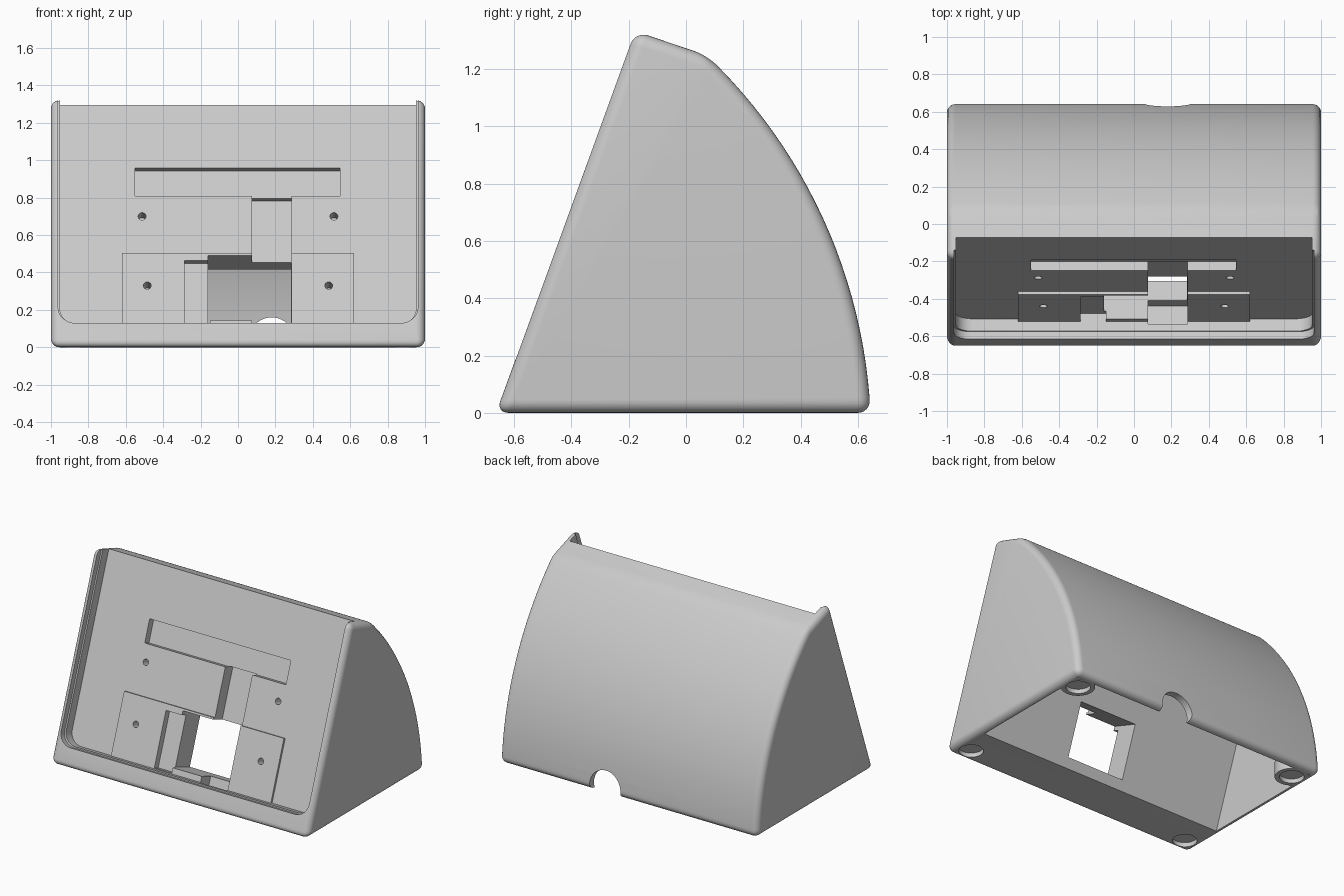
import bpy, math
from mathutils import Vector

if "Cube" in bpy.data.objects:
    bpy.data.objects.remove(bpy.data.objects["Cube"])

TILT = math.radians(20)
S, C = math.sin(TILT), math.cos(TILT)
PANEL_Y = -0.543            # where the sunken panel plane meets the ground

grey = bpy.data.materials.new("light grey plastic")
grey.use_nodes = True
colour = (0.6, 0.6, 0.6, 1)
grey.diffuse_color = colour
grey.node_tree.nodes["Principled BSDF"].inputs["Base Color"].default_value = colour


# Placement frames for extruded profiles
def across(p, q, t):        # profile in y-z, extruded along x
    return Vector((t, p, q))


def tilted(p, q, t):        # profile on the tilted panel, extruded outward
    return Vector((p, PANEL_Y + q * S - t * C, q * C + t * S))


def upright(p, q, t):       # profile in x-y, extruded along z
    return Vector((p, q, t))


def backward(p, q, t):      # profile in x-z, extruded along y
    return Vector((p, t, q))


def prism(name, pts, place, lo, hi):
    n = len(pts)
    verts = [place(p, q, t) for t in (lo, hi) for p, q in pts]
    faces = [list(range(n))[::-1], list(range(n, 2 * n))]
    faces += [[i, (i + 1) % n, n + (i + 1) % n, n + i] for i in range(n)]
    mesh = bpy.data.meshes.new(name)
    mesh.from_pydata(verts, [], faces)
    mesh.materials.append(grey)
    obj = bpy.data.objects.new(name, mesh)
    bpy.context.collection.objects.link(obj)
    bpy.ops.object.select_all(action='DESELECT')
    bpy.context.view_layer.objects.active = obj
    obj.select_set(True)
    bpy.ops.object.mode_set(mode='EDIT')
    bpy.ops.mesh.select_all(action='SELECT')
    bpy.ops.mesh.normals_make_consistent(inside=False)
    bpy.ops.object.mode_set(mode='OBJECT')
    return obj


def arc(cx, cy, r, a, b, n):
    return [(cx + r * math.cos(a + (b - a) * i / n),
             cy + r * math.sin(a + (b - a) * i / n)) for i in range(n + 1)]


def circle(cx, cy, r, n=32):
    return arc(cx, cy, r, 0, math.tau, n)[:-1]


def rect(x0, x1, y0, y1):
    return [(x0, y0), (x1, y0), (x1, y1), (x0, y1)]


def apply(obj, mod):
    bpy.context.view_layer.objects.active = obj
    bpy.ops.object.modifier_apply(modifier=mod.name)


def combine(obj, tool, operation='DIFFERENCE'):
    mod = obj.modifiers.new("join", 'BOOLEAN')
    mod.operation, mod.solver, mod.object = operation, 'EXACT', tool
    apply(obj, mod)
    bpy.data.objects.remove(tool)


# Wedge body with a curved back and rounded edges
profile = [(-0.663, 0)] + arc(-1.2, -0.09, 1.846, 0.0488, 0.811, 24) + [(-0.178, 1.332)]
body = prism("housing", profile, across, -1, 1)
bevel = body.modifiers.new("round", 'BEVEL')
bevel.width, bevel.segments = 0.045, 6
bevel.limit_method, bevel.angle_limit = 'ANGLE', math.radians(15)
bevel.use_clamp_overlap = False
apply(body, bevel)


# Sunken screen bay, stepped, open at the top
def bay(half, low, r=0.09):
    return (arc(-half + r, low + r, r, math.pi, 1.5 * math.pi, 8)
            + arc(half - r, low + r, r, -math.pi / 2, 0, 8) + [(half, 1.7), (-half, 1.7)])


combine(body, prism("bay", bay(0.952, 0.105), tilted, 0, 0.4))
combine(body, prism("bay_lip", bay(0.962, 0.097), tilted, 0.07, 0.4))

# Hollow underside that leaves two rear foot bosses standing
inner = [(-0.363, -0.09)] + arc(-1.2, -0.09, 1.796, 0, 0.768, 24)
cavity = prism("cavity", inner, across, -0.955, 0.955)
for side in (-1, 1):
    combine(cavity, prism("boss", circle(side * 0.88, 0.5, 0.108), upright, -0.2, 0.1))
combine(body, cavity)

# Raised mounting plate on the panel
combine(body, prism("plate", rect(-0.62, 0.62, 0.095, 0.53), tilted, -0.03, 0.016), 'UNION')

# Panel pockets, cable slot and through window
for name, area, depth, top in (
        ("upper_pocket", rect(-0.55, 0.545, 0.862, 1.021), -0.05, 0.1),
        ("cable_slot", rect(0.075, 0.285, 0.06, 0.866), -0.09, 0.03),
        ("side_pocket", rect(-0.285, -0.15, 0.11, 0.487), -0.03, 0.1),
        ("window", rect(-0.16, 0.284, 0.145, 0.516), -0.35, 0.09)):
    combine(body, prism(name, area, tilted, depth, top))

# Screw holes and foot pockets
for side in (-1, 1):
    for x, v in ((0.513, 0.745), (0.485, 0.345)):
        combine(body, prism("screw_hole", circle(side * x, v, 0.021, 20), tilted, -0.08, 0.1))
    for y in (-0.55, 0.5):
        combine(body, prism("foot_pocket", circle(side * 0.88, y, 0.078), upright, -0.1, 0.03))

# Cable notch in the lower back edge
combine(body, prism("cable_notch", circle(0.18, 0.04, 0.12, 40), backward, 0.4, 0.9))

bpy.ops.object.select_all(action='DESELECT')
bpy.context.view_layer.objects.active = body
body.select_set(True)
bpy.ops.object.shade_smooth_by_angle(angle=math.radians(25))
